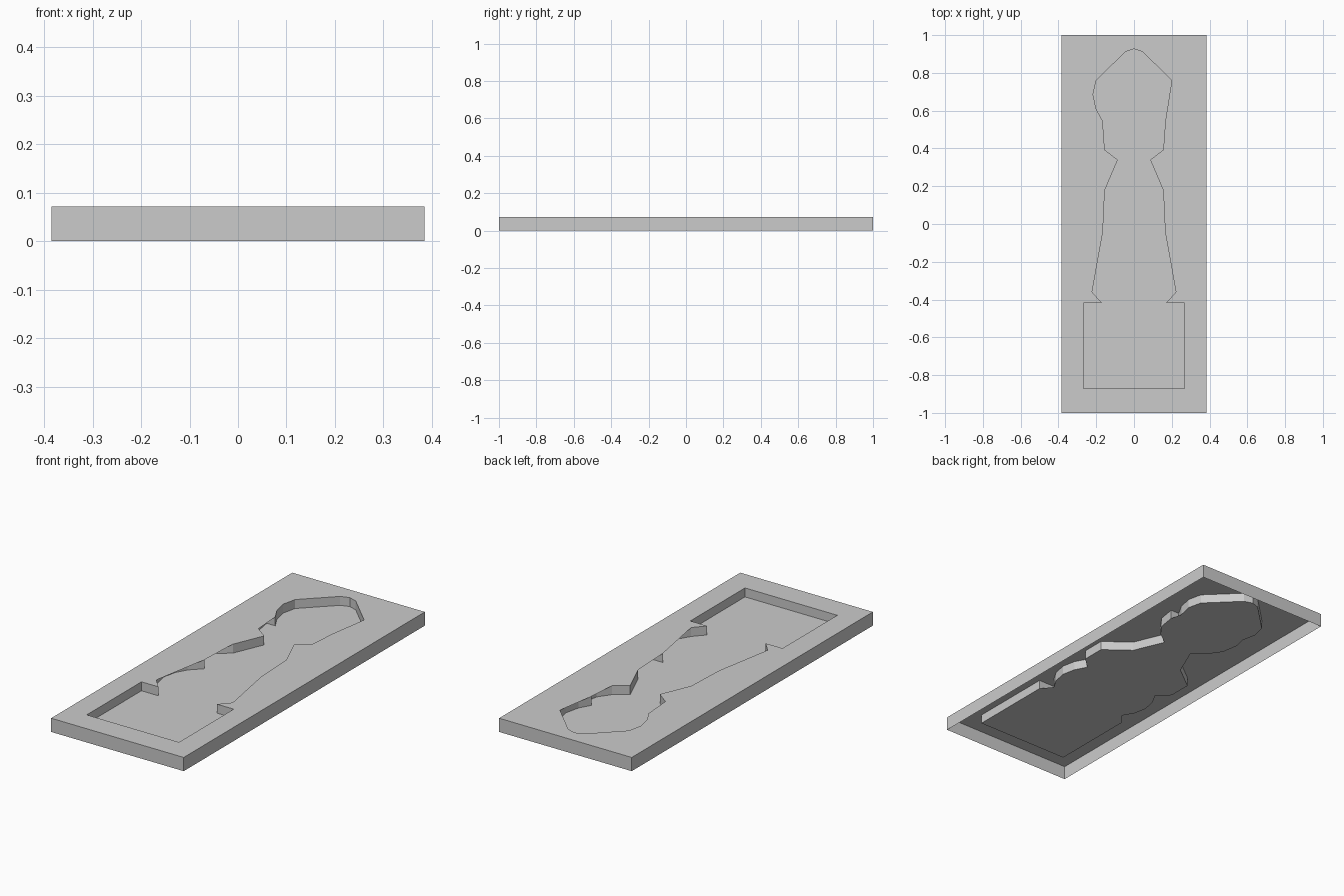
import bpy, bmesh

if "Cube" in bpy.data.objects:
    bpy.data.objects.remove(bpy.data.objects["Cube"])

HALF_X, HALF_Y, TOP, FLOOR = 0.385, 1.0, 0.072, 0.025

# Right half of the recess outline, from base to tip
half = [(0.268, -0.872), (0.268, -0.418), (0.17, -0.418), (0.222, -0.36),
        (0.255, -0.305), (0.27, -0.232), (0.255, -0.16), (0.222, -0.1),
        (0.165, -0.043), (0.283, -0.043), (0.283, 0.08), (0.155, 0.178),
        (0.086, 0.34), (0.155, 0.392), (0.2, 0.455), (0.215, 0.546),
        (0.166, 0.546), (0.2, 0.608), (0.217, 0.685), (0.2, 0.76),
        (0.045, 0.912), (0.0, 0.927)]
outline = half + [(-x, y) for x, y in reversed(half[:-1])]
rim = [(-HALF_X, -HALF_Y), (HALF_X, -HALF_Y), (HALF_X, HALF_Y), (-HALF_X, HALF_Y)]

bm = bmesh.new()


def loop(points, z):
    return [bm.verts.new((x, y, z)) for x, y in points]


def walls(upper, lower):
    n = len(upper)
    for i in range(n):
        j = (i + 1) % n
        bm.faces.new((upper[i], lower[i], lower[j], upper[j]))


# Outer skirt (open underneath) and recess walls
rim_top, rim_bottom = loop(rim, TOP), loop(rim, 0)
cut_top, cut_floor = loop(outline, TOP), loop(outline, FLOOR)
walls(rim_top, rim_bottom)
walls(cut_floor, cut_top)

# Recess floor
bm.faces.new(cut_floor)

# Top plate around the recess, split along the centre line into two faces
tip = len(half) - 1
bm.faces.new([rim_top[1], rim_top[2], cut_top[tip]] + cut_top[:tip][::-1])
bm.faces.new([rim_top[3], rim_top[0]] + cut_top[tip:][::-1])
bm.faces.new([rim_top[0], rim_top[1], cut_top[0], cut_top[-1]])
bm.faces.new([rim_top[2], rim_top[3], cut_top[tip]])
bmesh.ops.triangulate(bm, faces=[f for f in bm.faces if len(f.verts) > 4])

mesh = bpy.data.meshes.new("recessed_tray")
bm.to_mesh(mesh)
bm.free()
tray = bpy.data.objects.new("recessed_tray", mesh)
bpy.context.collection.objects.link(tray)
